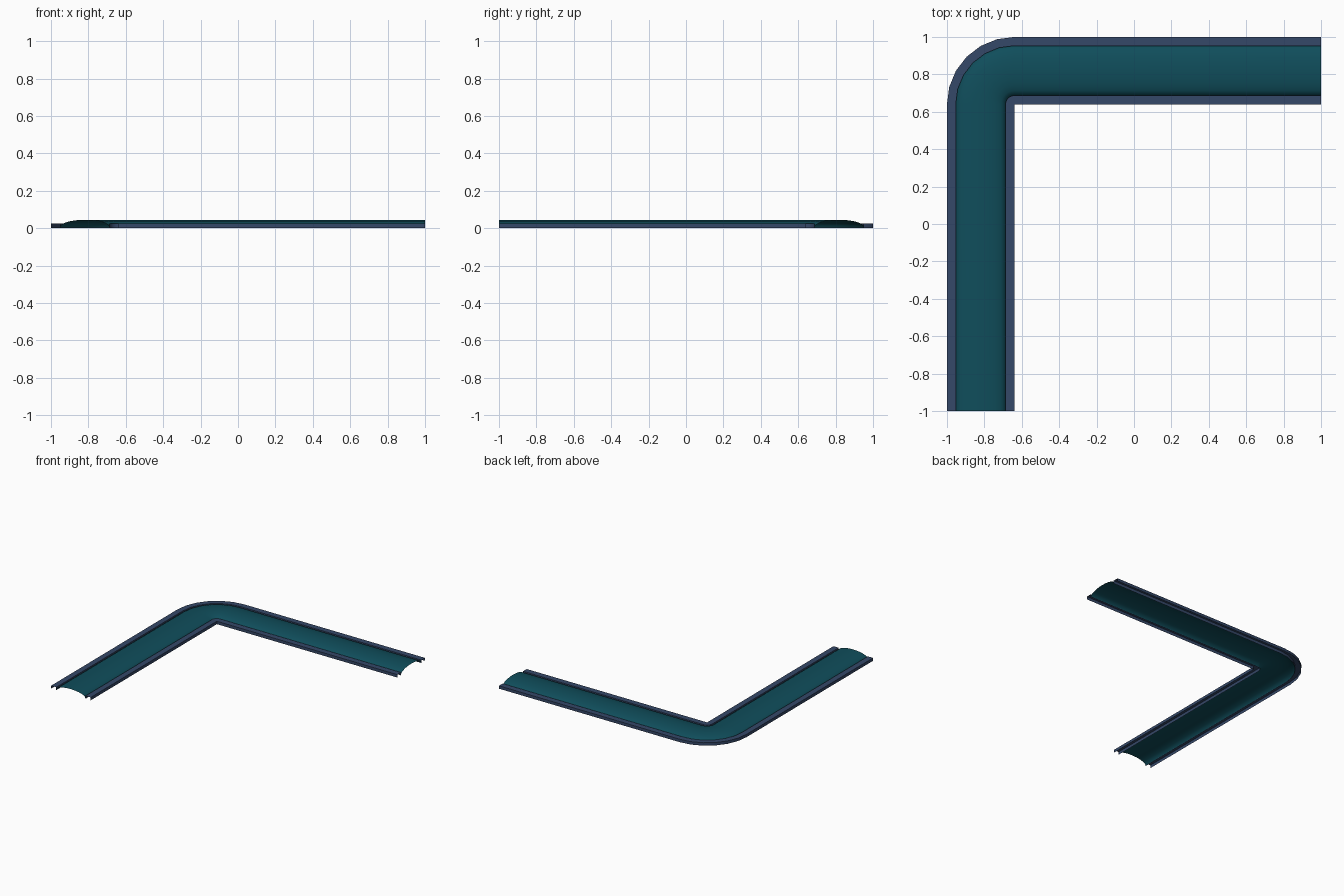
import bpy, bmesh, math

if "Cube" in bpy.data.objects:
    bpy.data.objects.remove(bpy.data.objects["Cube"])

CX, CY = -0.64, 0.64   # inner corner, centre of the bend
STEPS = 6


def material(name, color):
    m = bpy.data.materials.new(name)
    m.diffuse_color = (*color, 1)
    m.use_nodes = True
    m.node_tree.nodes["Principled BSDF"].inputs["Base Color"].default_value = m.diffuse_color
    return m


def station(i, r, z):
    """Point at distance r outward from the inner edge, station i along the path."""
    if i == 0:
        return (CX - r, -1, z)
    if i == STEPS + 2:
        return (1, CY + r, z)
    a = math.radians(90) * (i - 1) / STEPS
    return (CX - r * math.cos(a), CY + r * math.sin(a), z)


def sweep(name, profile, mat):
    bm = bmesh.new()
    rows = [[bm.verts.new(station(i, r, z)) for r, z in profile]
            for i in range(STEPS + 3)]
    for a, b in zip(rows, rows[1:]):
        for j in range(len(profile) - 1):
            bm.faces.new((a[j], b[j], b[j + 1], a[j + 1]))
    bmesh.ops.remove_doubles(bm, verts=bm.verts, dist=1e-5)
    bm.normal_update()
    mesh = bpy.data.meshes.new(name)
    bm.to_mesh(mesh)
    bm.free()
    obj = bpy.data.objects.new(name, mesh)
    bpy.context.collection.objects.link(obj)
    mesh.materials.append(mat)
    bpy.context.view_layer.objects.active = obj
    obj.select_set(True)
    bpy.ops.object.shade_smooth_by_angle(angle=math.radians(35))
    obj.select_set(False)
    return obj


teal = material("teal", (0.005, 0.075, 0.105))
navy = material("navy", (0.035, 0.065, 0.14))

# Arched road surface
N = 10
arch = [(0.18 - 0.133 * math.cos(math.pi * k / N),
         0.005 + 0.04 * math.sin(math.pi * k / N)) for k in range(N + 1)]
sweep("road_surface", arch, teal)

# Raised open-bottomed kerbs on both edges
for name, r0, r1 in (("inner_kerb", 0.0, 0.047), ("outer_kerb", 0.313, 0.36)):
    sweep(name, [(r0, 0), (r0, 0.024), (r1, 0.024), (r1, 0)], navy)
